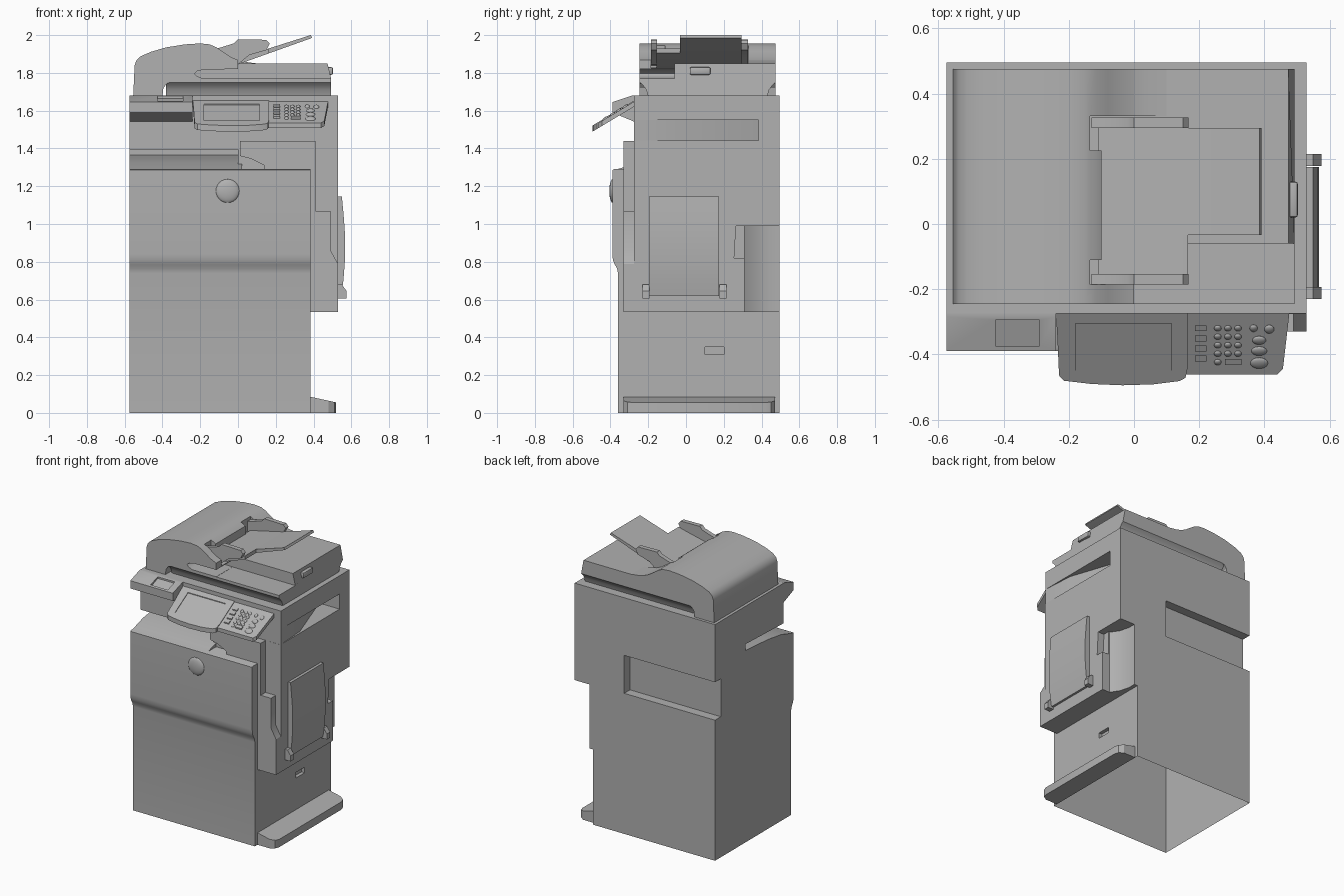
import bpy, bmesh, math
from mathutils import Vector


def smooth(ob):
    bpy.ops.object.select_all(action='DESELECT')
    ob.select_set(True)
    bpy.context.view_layer.objects.active = ob
    bpy.ops.object.shade_smooth_by_angle(angle=math.radians(30))


def prism(name, pts, a, b, axis, bevel=0):
    """Extrude a 2D outline from a to b; outline is YZ, XZ or XY for axis x, y or z."""
    def place(p, t):
        return {'x': (t, p[0], p[1]), 'y': (p[0], t, p[1]), 'z': (p[0], p[1], t)}[axis]
    bm = bmesh.new()
    lo = [bm.verts.new(place(p, a)) for p in pts]
    hi = [bm.verts.new(place(p, b)) for p in pts]
    bm.faces.new(lo)
    bm.faces.new(hi)
    n = len(pts)
    for i in range(n):
        bm.faces.new((lo[i], lo[(i + 1) % n], hi[(i + 1) % n], hi[i]))
    bmesh.ops.recalc_face_normals(bm, faces=bm.faces)
    if bevel:
        bmesh.ops.bevel(bm, geom=bm.edges[:], offset=bevel, segments=2,
                        profile=0.5, affect='EDGES')
    me = bpy.data.meshes.new(name)
    bm.to_mesh(me)
    bm.free()
    ob = bpy.data.objects.new(name, me)
    bpy.context.collection.objects.link(ob)
    smooth(ob)
    return ob


def box(name, x, y, z, bevel=0):
    return prism(name, [(x[0], y[0]), (x[1], y[0]), (x[1], y[1]), (x[0], y[1])],
                 z[0], z[1], 'z', bevel)


def cut(ob, *cutters):
    for c in cutters:
        m = ob.modifiers.new('cut', 'BOOLEAN')
        m.operation, m.solver, m.object = 'DIFFERENCE', 'EXACT', c
        bpy.context.view_layer.objects.active = ob
        bpy.ops.object.modifier_apply(modifier=m.name)
        bpy.data.objects.remove(c)
    smooth(ob)


def dome(name, loc, size):
    bpy.ops.mesh.primitive_uv_sphere_add(segments=24, ring_count=12, radius=1, location=loc)
    ob = bpy.context.object
    ob.name = name
    for v in ob.data.vertices:
        v.co = Vector(v.co[i] * size[i] for i in range(3))
    smooth(ob)
    return ob


def tilt(ob):
    """Slope a control panel part down toward the front."""
    for v in ob.data.vertices:
        v.co.z += 1.65 + 0.6 * (v.co.y + ob.location.y + 0.28)
    return ob


# Lower cabinet with bulged front door, open underneath
base = prism('cabinet', [(0.495, 0), (-0.36, 0), (-0.36, 0.74), (-0.365, 0.765), (-0.377, 0.785),
                         (-0.387, 0.81), (-0.39, 0.84), (-0.39, 1.285), (-0.38, 1.29),
                         (0.495, 1.29)], -0.575, 0.385, 'x')
cut(base, box('c', (-0.7, 0.14), (0.43, 0.6), (1.0, 1.27)),
    box('c', (0.36, 0.5), (0.1, 0.2), (0.31, 0.35)))
bm = bmesh.new()
bm.from_mesh(base.data)
bmesh.ops.delete(bm, geom=[f for f in bm.faces if f.calc_center_median().z < 0.001],
                 context='FACES_ONLY')
bm.to_mesh(base.data)
bm.free()
dome('door_button', (-0.055, -0.388, 1.175), (0.063, 0.018, 0.063))

# Side foot with sloping top
foot = prism('side_foot', [(0.385, -0.33), (0.48, -0.33), (0.51, -0.31), (0.52, -0.28),
                           (0.52, 0.42), (0.51, 0.45), (0.48, 0.47), (0.385, 0.47)],
             0, 0.085, 'z')
for v in foot.data.vertices:
    if v.co.z > 0.05:
        v.co.z -= (v.co.x - 0.385) * 0.22

# Right hand paper unit
unit = box('side_unit', (0.38, 0.53), (-0.33, 0.495), (0.535, 1.44))
cut(unit,
    prism('c', [(0.41, 1.5), (0.41, 1.07), (0.49, 1.07), (0.49, 0.86), (0.535, 0.78), (0.6, 0.78),
                (0.6, 1.5)], -0.5, -0.276, 'y'),
    prism('c', [(0.6, 0.31), (0.47, 0.31), (0.43, 0.37), (0.412, 0.44), (0.41, 0.6), (0.6, 0.6)],
          0.4, 0.99, 'z'),
    prism('c', [(0.255, 0.82), (0.265, 0.99), (0.33, 0.99), (0.33, 0.82)], 0.48, 0.6, 'x'))

# Fold-out tray on the right with hinge feet
prism('bypass_tray', [(0.52, 1.145), (0.55, 1.145), (0.558, 1.06), (0.565, 0.97), (0.567, 0.88),
                      (0.565, 0.79), (0.558, 0.7), (0.546, 0.62), (0.52, 0.62)],
      -0.195, 0.175, 'y')
for y in (-0.23, 0.178):
    prism('tray_hinge', [(0.52, 0.605), (0.575, 0.605), (0.575, 0.645), (0.55, 0.68),
                         (0.52, 0.68)], y, y + 0.037, 'y')

# Upper body with output slot and slanted side recess
upper = box('upper_body', (-0.575, 0.53), (-0.275, 0.495), (1.28, 1.68))
cut(upper,
    prism('c', [(-0.5, 1.2), (-0.5, 1.395), (-0.275, 1.395), (0.15, 1.41), (0.15, 1.2)],
          -0.7, 0.0, 'x'),
    prism('c', [(0.53, -0.274), (0.515, -0.04), (0.37, 0.385), (0.6, 0.385), (0.6, -0.274)],
          1.442, 1.55, 'z'))
prism('output_tray', [(-0.385, 1.285), (-0.33, 1.3), (-0.25, 1.325), (-0.1, 1.347), (0.16, 1.366),
                      (0.16, 1.28)], -0.575, 0.02, 'x')
prism('front_block', [(0.01, 1.36), (0.07, 1.345), (0.14, 1.31), (0.14, 1.28), (0.41, 1.28),
                      (0.41, 1.44), (0.01, 1.44)], -0.33, -0.27, 'y')

# Shelf left of the control panel
shelf = prism('shelf', [(-0.27, 1.68), (-0.285, 1.68), (-0.39, 1.645), (-0.39, 1.59),
                        (-0.27, 1.54)], -0.575, -0.24, 'x')
cut(shelf, prism('c', [(-0.295, 1.75), (-0.295, 1.665), (-0.375, 1.635), (-0.375, 1.75)],
                 -0.425, -0.29, 'x'))

# Sloping control panel
screen = prism('screen_panel', [(-0.24, -0.27), (-0.235, -0.35), (-0.23, -0.465), (-0.215, -0.481),
                                (-0.13, -0.491), (-0.035, -0.495), (0.06, -0.492),
                                (0.14, -0.482), (0.158, -0.472), (0.165, -0.44),
                                (0.165, -0.27)], -0.032, 0, 'z')
cut(screen, box('c', (-0.18, 0.115), (-0.45, -0.305), (-0.005, 0.1)))
tilt(screen)
tilt(prism('keypad_panel', [(0.15, -0.27), (0.477, -0.27), (0.475, -0.29), (0.457, -0.445),
                            (0.44, -0.462), (0.15, -0.462)], -0.032, -0.005, 'z'))
for i in range(4):
    y = -0.32 - 0.031 * i
    tilt(box('function_key', (0.187, 0.223), (y - 0.009, y + 0.009), (-0.01, 0.003)))
    for x in (0.257, 0.288, 0.319):
        tilt(dome('number_key', (x, -0.32 - 0.026 * i, -0.005), (0.011, 0.009, 0.009)))
tilt(dome('number_key', (0.257, -0.424, -0.005), (0.011, 0.009, 0.009)))
tilt(box('wide_key', (0.28, 0.33), (-0.433, -0.415), (-0.01, 0.004)))
for x, y, rx, ry in ((0.367, -0.32, 0.012, 0.011), (0.415, -0.323, 0.015, 0.013),
                     (0.384, -0.357, 0.021, 0.013), (0.384, -0.39, 0.024, 0.014),
                     (0.384, -0.427, 0.027, 0.017)):
    tilt(dome('action_key', (x, y, -0.005), (rx, ry, 0.01)))

# Scanner lid with undercut edge and lower front step
lid = prism('scanner_lid', [(-0.2, 1.675), (-0.21, 1.71), (-0.228, 1.735), (-0.245, 1.75),
                            (-0.245, 1.77), (-0.06, 1.77), (-0.06, 1.85), (0.475, 1.85),
                            (0.475, 1.75), (0.458, 1.735), (0.44, 1.71), (0.43, 1.675)],
            -0.38, 0.493, 'x')
for v in lid.data.vertices:
    if v.co.x > 0.4 and v.co.z > 1.8:
        v.co.x = 0.474
box('lid_handle', (0.47, 0.503), (0.02, 0.13), (1.79, 1.83), 0.008)

# Document feeder hump with feed cavity and exit slot
hump = prism('document_feeder', [(-0.555, 1.675), (-0.547, 1.84), (-0.538, 1.866), (-0.515, 1.888),
                                 (-0.46, 1.912), (-0.38, 1.935), (-0.28, 1.951), (-0.2, 1.956),
                                 (-0.15, 1.951), (-0.115, 1.936), (-0.08, 1.912), (-0.04, 1.885),
                                 (0.0, 1.868), (0.0, 1.755), (-0.34, 1.755), (-0.375, 1.745),
                                 (-0.395, 1.72), (-0.4, 1.675)], -0.245, 0.475, 'y')
cut(hump, box('c', (-0.1, 0.3), (-0.185, 0.33), (1.825, 2.2)),
    box('c', (-0.135, 0.1), (-0.186, -0.11), (1.83, 2.2)),
    box('c', (-0.135, 0.1), (0.225, 0.331), (1.83, 2.2)),
    prism('c', [(0.2, 1.771), (-0.19, 1.771), (-0.22, 1.785), (-0.23, 1.797), (-0.215, 1.81),
                (-0.17, 1.819), (0.2, 1.82)], -0.5, -0.06, 'y'))
prism('feeder_rear_slope', [(-0.06, 1.8), (-0.06, 1.895), (-0.03, 1.879), (0.0, 1.868),
                            (0.04, 1.858), (0.1, 1.85), (0.1, 1.8)], 0.331, 0.475, 'y')

# Raised input tray and its paper guides
prism('input_tray_long', [(-0.11, 1.865), (0.14, 1.922), (0.385, 2.0), (0.392, 1.985),
                          (0.0, 1.845), (-0.11, 1.82)], -0.033, 0.295, 'y')
prism('input_tray_short', [(-0.11, 1.865), (0.14, 1.922), (0.165, 1.93), (0.165, 1.904),
                           (0.0, 1.845), (-0.11, 1.82)], -0.157, -0.033, 'y')
for y in (-0.185, 0.295):
    prism('paper_guide', [(-0.13, 1.84), (-0.13, 1.925), (-0.09, 1.935), (-0.02, 1.957),
                          (0.0, 1.978), (0.15, 1.975), (0.168, 1.955), (0.15, 1.92),
                          (0.06, 1.895), (0.0, 1.845)], y, y + 0.032, 'y')

# Mid grey plastic on every part
grey = bpy.data.materials.new('grey_plastic')
grey.diffuse_color = (0.44, 0.44, 0.44, 1)
for ob in bpy.data.objects:
    ob.data.materials.clear()
    ob.data.materials.append(grey)
